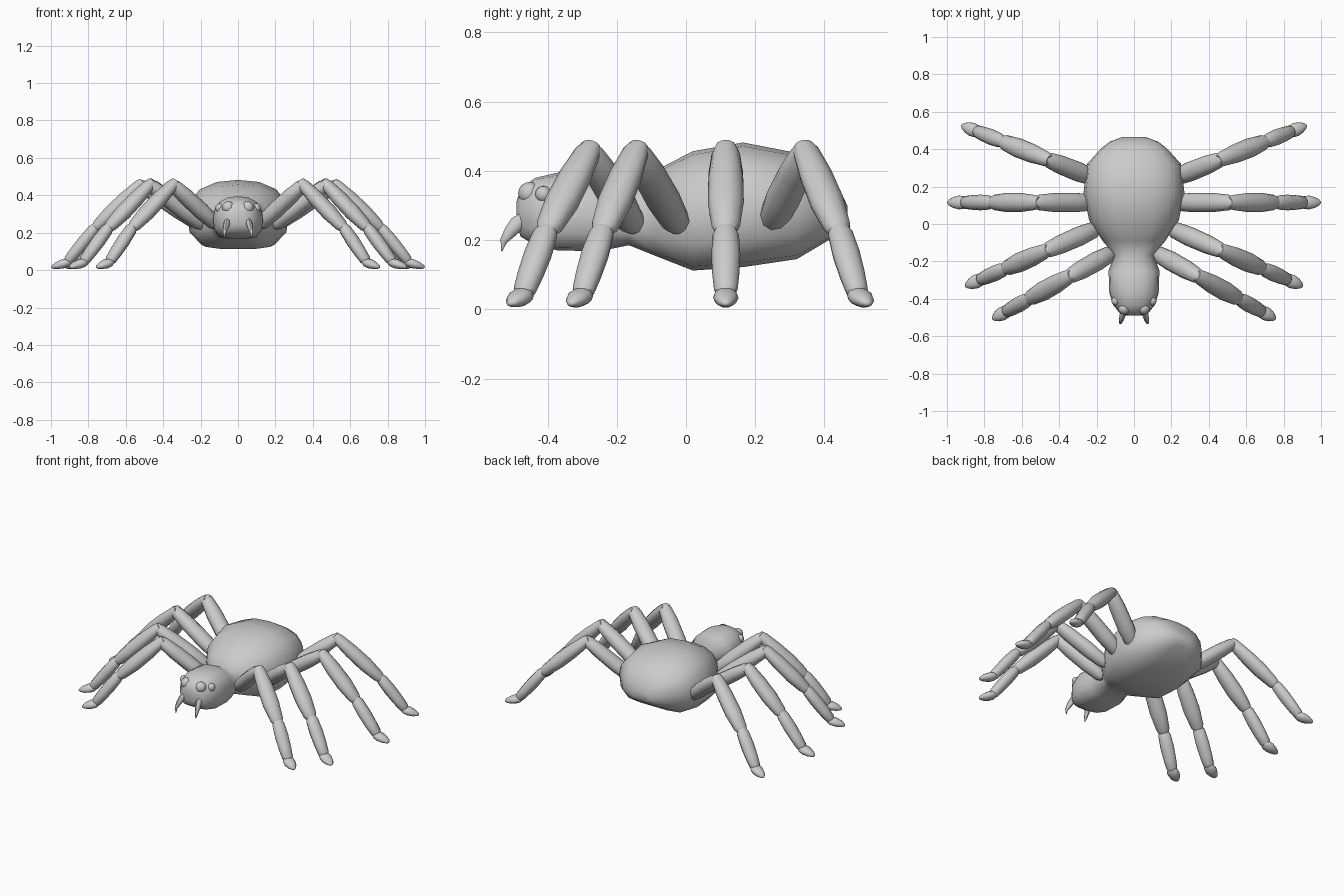
import bpy, bmesh
from math import sin, cos, pi
from mathutils import Vector

if "Cube" in bpy.data.objects:
    bpy.data.objects.remove(bpy.data.objects["Cube"])


def loft(bm, rings):
    """Skin a list of closed point rings and cap both ends."""
    vs = [[bm.verts.new(p) for p in r] for r in rings]
    n = len(vs[0])
    for a, b in zip(vs, vs[1:]):
        for i in range(n):
            j = (i + 1) % n
            bm.faces.new((a[i], a[j], b[j], b[i]))
    bm.faces.new(vs[0][::-1])
    bm.faces.new(vs[-1])


def finish(bm, name, mirror=False, angle=0.9):
    bmesh.ops.recalc_face_normals(bm, faces=bm.faces)
    me = bpy.data.meshes.new(name)
    bm.to_mesh(me)
    bm.free()
    ob = bpy.data.objects.new(name, me)
    bpy.context.collection.objects.link(ob)
    bpy.ops.object.select_all(action='DESELECT')
    ob.select_set(True)
    bpy.context.view_layer.objects.active = ob
    bpy.ops.object.shade_smooth_by_angle(angle=angle)
    if mirror:
        ob.modifiers.new("mirror", 'MIRROR')
    return ob


def segment(bm, p, q, profile, flat=0.75, sides=10):
    """Flattened, swelling limb section from p to q; profile = (t, radius)."""
    p, q = Vector(p), Vector(q)
    d = (q - p).normalized()
    side = d.cross(Vector((0, 0, 1))).normalized()
    up = side.cross(d)
    rings = []
    for t, r in profile:
        c = p.lerp(q, t)
        rings.append([c + side * r * cos(2 * pi * i / sides)
                      + up * r * flat * sin(2 * pi * i / sides) for i in range(sides)])
    loft(bm, rings)


# Body: head and abdomen lofted front to back (y, half width, z low, z high)
half = [(0, 1), (.42, .94), (.76, .72), (.95, .35), (1, -.1),
        (.96, -.55), (.72, -.93), (.35, -1), (0, -1)]
outline = half + [(-x, z) for x, z in half[-2:0:-1]]
stations = [(-.49, .035, .245, .31), (-.478, .075, .21, .35), (-.435, .11, .185, .38),
            (-.37, .132, .17, .395), (-.25, .136, .168, .385), (-.165, .107, .185, .345),
            (-.09, .168, .155, .40), (.02, .24, .112, .457), (.165, .27, .122, .482),
            (.32, .252, .145, .452), (.405, .175, .195, .40), (.44, .13, .22, .355),
            (.466, .06, .245, .30)]
bm = bmesh.new()
loft(bm, [[(w * x, y, (lo + hi) / 2 + (hi - lo) / 2 * z) for x, z in outline]
          for y, w, lo, hi in stations])
finish(bm, "body", angle=1.2)

# Legs: hip xy, tip xy, knee position along the leg
legs = {
    "front_leg": ((.11, -.15), (.75, -.505), .37),
    "second_leg": ((.19, -.02), (.895, -.33), .40),
    "third_leg": ((.20, .115), (.99, .115), .41),
    "rear_leg": ((.20, .24), (.915, .525), .37),
}
for name, (hip, tip, knee) in legs.items():
    def at(t, z):
        return Vector(hip).lerp(Vector(tip), t).to_3d() + Vector((0, 0, z))
    bm = bmesh.new()
    # thigh, shin, lower shin, foot
    segment(bm, at(0, .235), at(knee + .015, .465),
            [(0, .027), (.08, .044), (.35, .052), (.7, .05), (.93, .041), (1, .03)], .85)
    segment(bm, at(knee - .02, .472), at(.72, .22),
            [(0, .03), (.08, .04), (.35, .05), (.65, .052), (.92, .041), (1, .028)], .82)
    segment(bm, at(.705, .235), at(.905, .042),
            [(0, .028), (.1, .038), (.4, .042), (.7, .039), (.93, .034), (1, .024)], .85)
    segment(bm, at(.88, .046), at(1.01, .015),
            [(0, .024), (.15, .034), (.4, .037), (.7, .029), (.92, .016), (1, .006)], .7)
    finish(bm, name, mirror=True)

# Eyes: a large and a small pair
for name, pos, r in (("large_eye", (.052, -.452, .335), .033),
                     ("small_eye", (.097, -.412, .332), .024)):
    bm = bmesh.new()
    bmesh.ops.create_uvsphere(bm, u_segments=12, v_segments=8, radius=r)
    bmesh.ops.translate(bm, verts=bm.verts, vec=pos)
    finish(bm, name, mirror=True)

# Fangs: curved and pointed
bm = bmesh.new()
path = [((.055, -.455, .27), .02), ((.06, -.485, .25), .023), ((.066, -.507, .225), .019),
        ((.073, -.527, .198), .011), ((.07, -.533, .168), .002)]
loft(bm, [[(x + .75 * r * cos(a), y - .8 * r * sin(a), z + .6 * r * sin(a))
           for a in (2 * pi * i / 8 for i in range(8))] for (x, y, z), r in path])
finish(bm, "fang", mirror=True)
